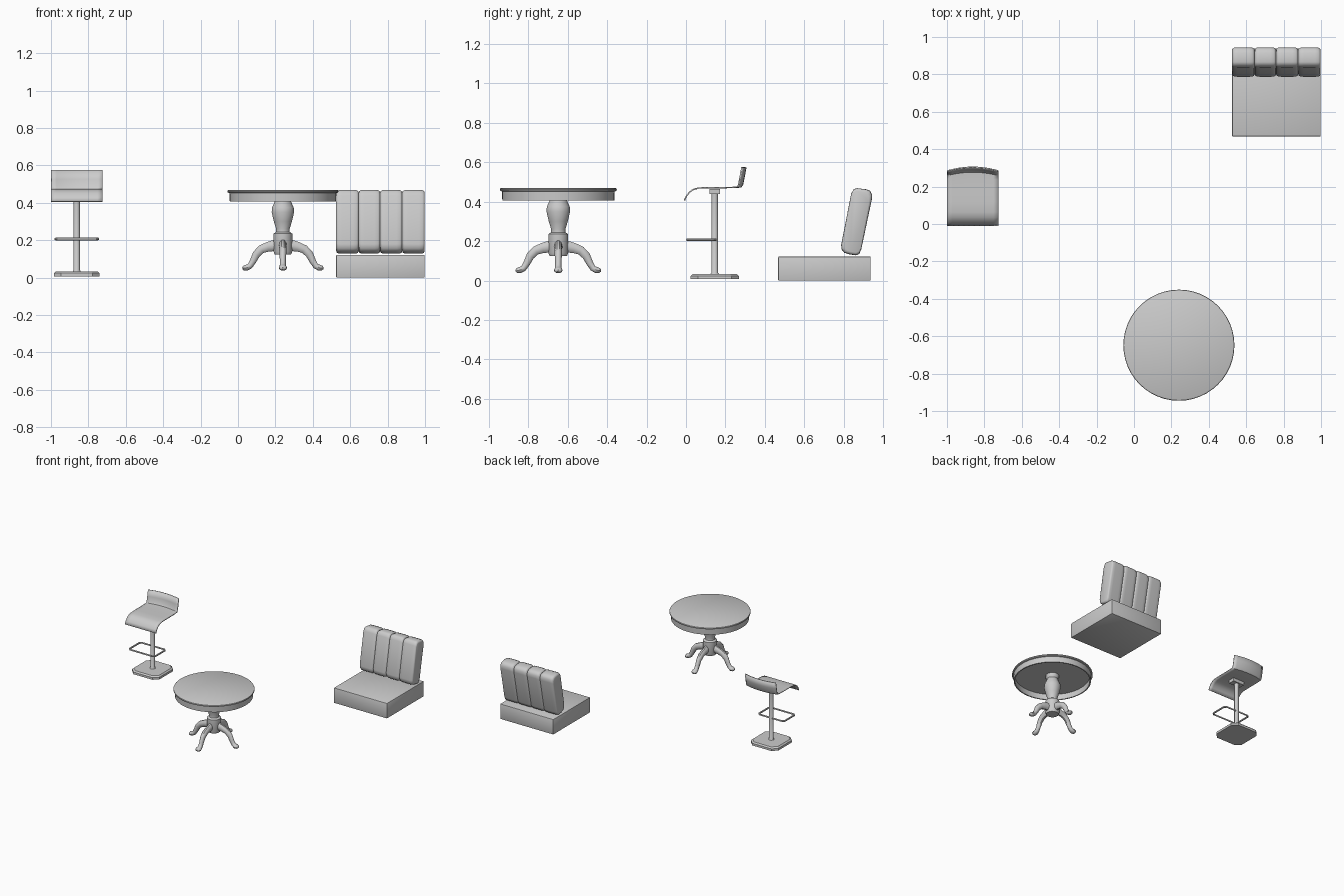
import bpy, bmesh
from math import sin, cos, pi
from mathutils import Vector, Matrix

if "Cube" in bpy.data.objects:
    bpy.data.objects.remove(bpy.data.objects["Cube"])


def finish(bm, name, loc=(0, 0, 0), angle=40):
    bmesh.ops.recalc_face_normals(bm, faces=bm.faces)
    me = bpy.data.meshes.new(name)
    bm.to_mesh(me)
    bm.free()
    ob = bpy.data.objects.new(name, me)
    ob.location = loc
    bpy.context.collection.objects.link(ob)
    bpy.ops.object.select_all(action='DESELECT')
    ob.select_set(True)
    bpy.context.view_layer.objects.active = ob
    bpy.ops.object.shade_smooth_by_angle(angle=angle * pi / 180)
    return ob


def skin(rings, name, loc=(0, 0, 0), caps=True, loop=False, angle=40):
    """Join a list of closed rings of points with quads."""
    bm = bmesh.new()
    vs = [[bm.verts.new(p) for p in r] for r in rings]
    n = len(rings[0])
    pairs = list(zip(vs, vs[1:])) + ([(vs[-1], vs[0])] if loop else [])
    for a, b in pairs:
        for i in range(n):
            j = (i + 1) % n
            bm.faces.new((a[i], a[j], b[j], b[i]))
    if caps and not loop:
        bm.faces.new(vs[0])
        bm.faces.new(vs[-1])
    return finish(bm, name, loc, angle)


def lathe(profile, n, name, loc, caps=True, turn=0.0):
    return skin([[(r * cos(2 * pi * i / n + turn), r * sin(2 * pi * i / n + turn), z)
                  for i in range(n)] for r, z in profile], name, loc, caps)


def box(name, lo, hi, bevel=0.0):
    bm = bmesh.new()
    bmesh.ops.create_cube(bm, size=1)
    lo, hi = Vector(lo), Vector(hi)
    for v in bm.verts:
        v.co = Vector([(lo[k] + hi[k]) / 2 + v.co[k] * (hi[k] - lo[k]) for k in range(3)])
    if bevel:
        bmesh.ops.bevel(bm, geom=bm.edges[:], offset=bevel, segments=2, affect='EDGES', profile=0.5)
    return finish(bm, name)


# ---------- Pedestal table ----------
T = (0.24, -0.648, 0)
# top with lip, apron and hollow underside
lathe([(0.275, 0.452), (0.275, 0.407), (0.284, 0.407), (0.286, 0.452), (0.294, 0.455),
       (0.297, 0.461), (0.295, 0.467), (0.289, 0.47)], 48, "table_top", T)
# turned column
lathe([(0.046, 0.125), (0.052, 0.14), (0.052, 0.235), (0.038, 0.245), (0.037, 0.26), (0.05, 0.30),
       (0.062, 0.35), (0.06, 0.375), (0.046, 0.405), (0.042, 0.42), (0.05, 0.435),
       (0.05, 0.454)], 12, "table_column", T, turn=pi / 12)
# four cabriole legs: (distance out, height, half thickness, half width)
leg = [(0.03, 0.175, 0.034, 0.021), (0.08, 0.165, 0.027, 0.02), (0.115, 0.152, 0.024, 0.02),
       (0.142, 0.125, 0.022, 0.018), (0.160, 0.088, 0.018, 0.016), (0.176, 0.062, 0.016, 0.017),
       (0.195, 0.053, 0.017, 0.022), (0.210, 0.051, 0.013, 0.019), (0.217, 0.050, 0.005, 0.008)]
for k in range(4):
    rot = Matrix.Rotation(k * pi / 2, 3, 'Z')
    rings = []
    for i, (r, z, h, w) in enumerate(leg):
        a, b = leg[max(i - 1, 0)], leg[min(i + 1, len(leg) - 1)]
        t = Vector((b[0] - a[0], 0, b[1] - a[1])).normalized()
        up = Vector((-t.z, 0, t.x))
        rings.append([rot @ (Vector((r, 0, z)) + up * h * sin(j * pi / 5)
                             + Vector((0, w * cos(j * pi / 5), 0))) for j in range(10)])
    skin(rings, f"table_leg_{k + 1}", T)

# ---------- Bar stool ----------
S = (-0.862, 0.146, 0)


def octagon(w, c, z):
    q = [(w, w - c), (w - c, w), (c - w, w), (-w, w - c), (-w, c - w), (c - w, -w), (w - c, -w), (w, c - w)]
    return [(x, y, z) for x, y in q]


# chamfered base plate
skin([octagon(0.122, 0.037, 0.007), octagon(0.122, 0.037, 0.024), octagon(0.112, 0.035, 0.034)],
     "stool_base", S, angle=25)
lathe([(0.024, 0.03), (0.017, 0.04), (0.017, 0.44)], 16, "stool_pole", S)
box("stool_seat_mount", (S[0] - 0.05, 0.12, 0.438), (S[0] + 0.05, 0.172, 0.464))

# footrest frame swept round a rectangle with cut corners
path = [(-0.12, -0.13), (-0.105, -0.145), (0.105, -0.145), (0.12, -0.13),
        (0.12, -0.005), (0.105, 0.01), (-0.105, 0.01), (-0.12, -0.005)]
rings = []
for x, y in path:
    o = Vector((x, y + 0.0675, 0)).normalized()
    rings.append([Vector((x, y, 0.207)) + o * 0.007 * (cos(j * pi / 4) - 1)
                  + Vector((0, 0, 0.007 * sin(j * pi / 4))) for j in range(8)])
skin(rings, "stool_footrest", S, loop=True)

# bent seat shell: (y, z, backward bow)
shell = [(-0.005, 0.405, 0), (0.006, 0.428, 0), (0.02, 0.446, 0), (0.038, 0.459, 0), (0.065, 0.466, 0),
         (0.12, 0.468, 0), (0.18, 0.468, 0.002), (0.235, 0.469, 0.012), (0.262, 0.472, 0.018),
         (0.270, 0.485, 0.02), (0.278, 0.525, 0.02), (0.287, 0.574, 0.02)]
bm = bmesh.new()
N = 10
grid = [[bm.verts.new((-0.862 + 0.1375 * (2 * i / N - 1), y + bow * (1 - (2 * i / N - 1) ** 2), z))
         for i in range(N + 1)] for y, z, bow in shell]
for a, b in zip(grid, grid[1:]):
    for i in range(N):
        bm.faces.new((a[i], a[i + 1], b[i + 1], b[i]))
seat = finish(bm, "stool_seat")
mod = seat.modifiers.new("thickness", 'SOLIDIFY')
mod.thickness = 0.007
mod.offset = -1

# ---------- Booth bench ----------
box("bench_base", (0.525, 0.468, 0), (0.998, 0.937, 0.122), 0.004)
# channelled backrest: side profile of a leaning pad, repeated four times
pad = [(0.787, 0.180), (0.790, 0.157), (0.803, 0.141), (0.830, 0.133), (0.862, 0.128), (0.879, 0.135),
       (0.889, 0.157), (0.943, 0.412), (0.944, 0.437), (0.934, 0.455), (0.915, 0.463),
       (0.866, 0.469), (0.850, 0.463), (0.838, 0.440)]
cy, cz = 0.866, 0.30
edges = [0.525, 0.645, 0.760, 0.878, 0.998]
for k in range(4):
    x0, x1 = edges[k], edges[k + 1]
    rings = []
    for t, inset in ((0, 0.014), (0.003, 0.006), (0.012, 0.001), (0.03, 0)):
        rings.append((x0 + t, inset))
    rings += [(x1 - (x - x0), s) for x, s in reversed(rings)]
    skin([[(x, cy + (y - cy) * (1 - s / 0.075), cz + (z - cz) * (1 - s / 0.165)) for y, z in pad]
          for x, s in rings], f"bench_back_channel_{k + 1}", angle=50)
